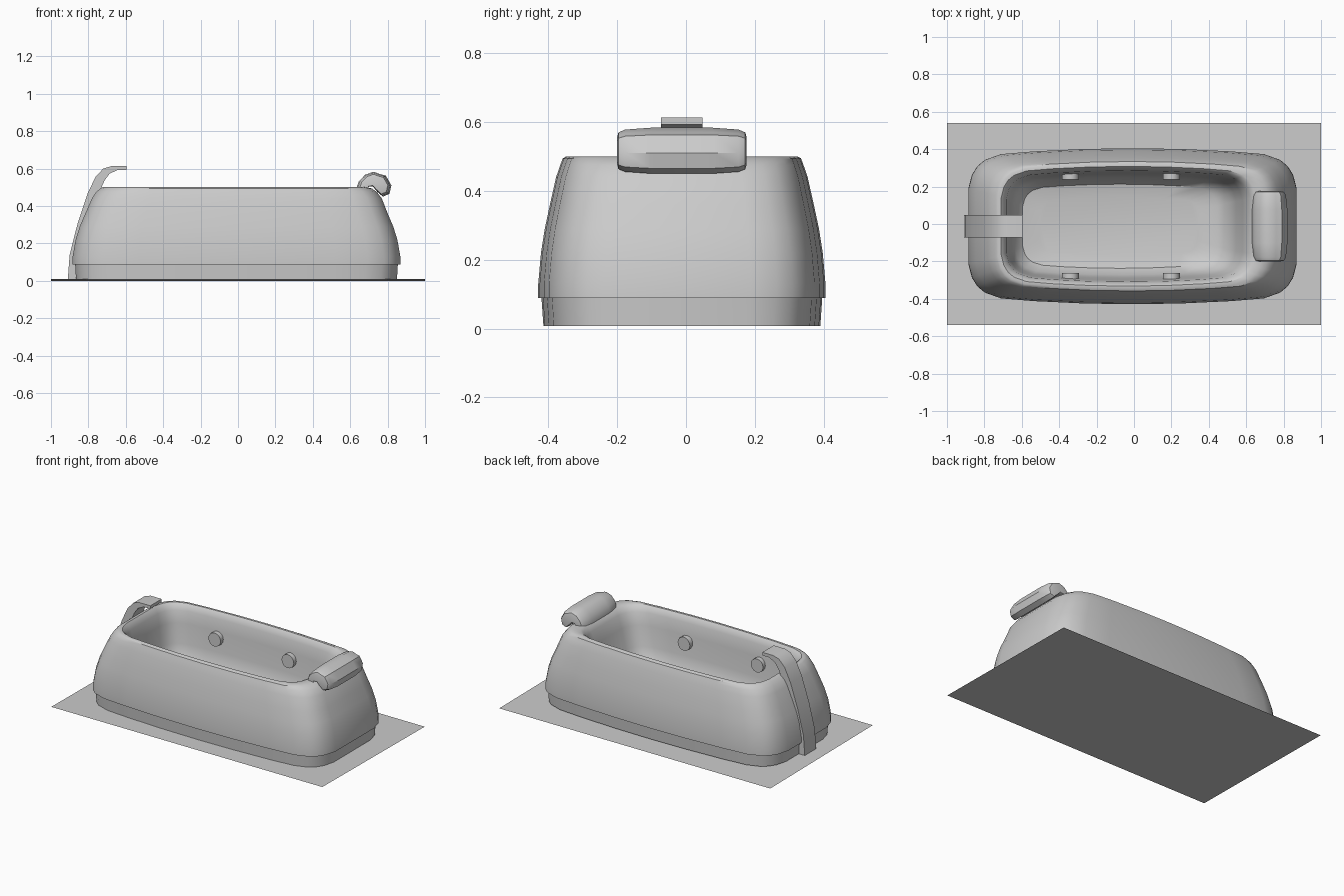
import bpy, bmesh, math
from mathutils import Matrix

if "Cube" in bpy.data.objects:
    bpy.data.objects.remove(bpy.data.objects["Cube"])

grey = bpy.data.materials.new("plain grey")
grey.use_nodes = True
COLOUR = (0.6, 0.6, 0.6, 1)
grey.diffuse_color = COLOUR
grey.node_tree.nodes["Principled BSDF"].inputs["Base Color"].default_value = COLOUR


def finish(name, bm, angle=35):
    """Turn a bmesh into a smooth shaded grey object."""
    bmesh.ops.recalc_face_normals(bm, faces=bm.faces)
    mesh = bpy.data.meshes.new(name)
    bm.to_mesh(mesh)
    bm.free()
    mesh.materials.append(grey)
    ob = bpy.data.objects.new(name, mesh)
    bpy.context.collection.objects.link(ob)
    bpy.ops.object.select_all(action='DESELECT')
    ob.select_set(True)
    bpy.context.view_layer.objects.active = ob
    bpy.ops.object.shade_smooth_by_angle(angle=math.radians(angle))
    return ob


def loft(name, rings, angle=35):
    """Skin a list of closed point rings and cap both ends."""
    bm = bmesh.new()
    loops = [[bm.verts.new(p) for p in ring] for ring in rings]
    n = len(loops[0])
    for a, b in zip(loops, loops[1:]):
        for i in range(n):
            j = (i + 1) % n
            bm.faces.new((a[i], a[j], b[j], b[i]))
    bm.faces.new(loops[0])
    bm.faces.new(loops[-1])
    return finish(name, bm, angle)


# Bowed, round-cornered outline, one quadrant mirrored to all four
QUADRANT = [(1, 0), (1, .48), (.978, .66), (.945, .77), (.9, .85), (.8, .925),
            (.6, .96), (.3, .99), (0, 1)]
half = QUADRANT + [(-x, y) for x, y in QUADRANT[-2::-1]]
OUTLINE = half + [(x, -y) for x, y in half[-2:0:-1]]
CY = -.012


def ring(cx, hx, hy, z):
    return [(cx + hx * x, CY + hy * y, z) for x, y in OUTLINE]


# Floor sheet, very slightly tilted
bm = bmesh.new()
bm.faces.new([bm.verts.new(p) for p in
              ((-1, -.54, .01), (1, -.54, .01), (1, .54, 0), (-1, .54, 0))])
finish("floor_sheet", bm)

# Plinth
loft("plinth", [ring(-.008, .858, .402, .008), ring(-.008, .863, .408, .095)])

# Tub: up the outside, over the rim, down the inside to the bottom
loft("tub", [ring(*r) for r in (
    (-.008, .85, .39, .088), (-.008, .878, .417, .088), (-.008, .876, .417, .13),
    (-.008, .86, .409, .22), (-.008, .838, .398, .29), (-.008, .808, .383, .36),
    (-.006, .775, .365, .44), (-.008, .75, .353, .475), (-.01, .725, .346, .494),
    (-.02, .705, .335, .5), (-.03, .68, .32, .5), (-.035, .665, .31, .49),
    (-.038, .645, .297, .46), (-.045, .625, .288, .38), (-.055, .6, .277, .25),
    (-.065, .57, .26, .16), (-.075, .52, .225, .115), (-.08, .42, .16, .1))])

# Headrest: a two-lobed roll hooked over the rim, with tapered ends
PILLOW = [(.668, .43), (.64, .43), (.628, .48), (.645, .53), (.68, .567), (.725, .583),
          (.76, .57), (.79, .562), (.82, .51), (.81, .465), (.775, .45),
          (.745, .475), (.72, .505), (.68, .5)]


def pillow_ring(y, s):
    return [(.725 + (x - .725) * s, y, .515 + (z - .515) * s) for x, z in PILLOW]


loft("headrest", [pillow_ring(CY + y, s) for y, s in (
    (-.188, .6), (-.184, .8), (-.165, .92), (-.09, 1), (.09, 1),
    (.165, .92), (.184, .8), (.188, .6))], 40)

# Spout: flat band rising up the end wall and curling over the rim
outer = [(-.91, .008), (-.9, .14), (-.858, .305), (-.805, .465), (-.762, .555),
         (-.72, .6), (-.677, .613), (-.597, .613)]
inner = [(-.597, .592), (-.645, .592), (-.687, .572), (-.714, .535), (-.76, .43),
         (-.81, .3), (-.86, .14), (-.868, .008)]
loft("spout_band", [[(x, y, z) for x, z in outer + inner] for y in (-.072, .048)])

# Water jets: two round buttons on each long inner wall
for side, name in ((1, "back"), (-1, "front")):
    for i, x in enumerate((-.34, .2)):
        bm = bmesh.new()
        bmesh.ops.create_cone(bm, cap_ends=True, segments=16, radius1=.045, radius2=.045,
                              depth=.04, matrix=Matrix.Translation((x, CY + side * .27, .337))
                              @ Matrix.Rotation(math.pi / 2, 4, 'X'))
        finish(f"{name}_jet_{i + 1}", bm)
